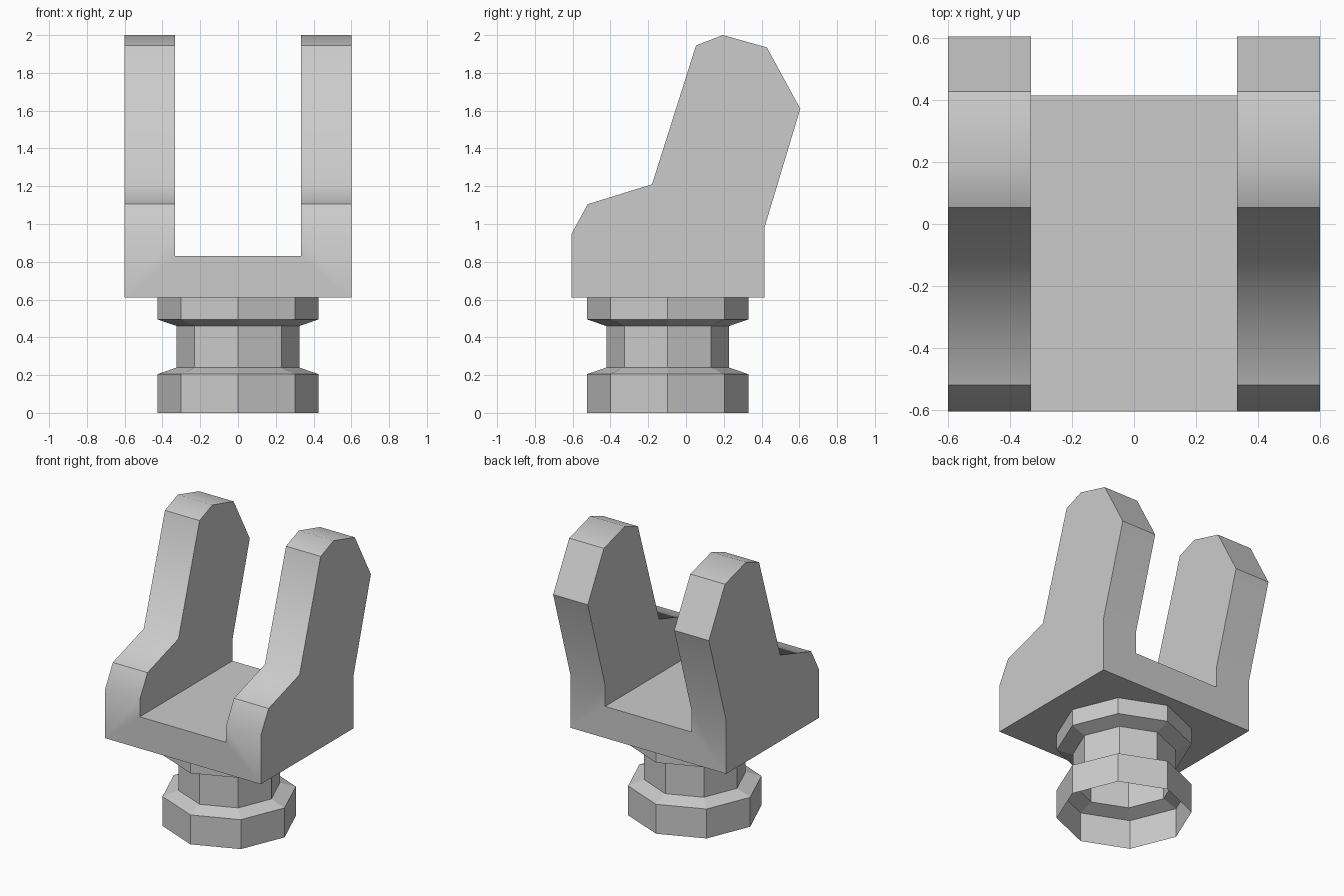
import bpy, bmesh, math
from mathutils import Vector

if "Cube" in bpy.data.objects:
    bpy.data.objects.remove(bpy.data.objects["Cube"])


def finish(bm, name):
    bmesh.ops.recalc_face_normals(bm, faces=bm.faces)
    mesh = bpy.data.meshes.new(name)
    bm.to_mesh(mesh)
    bm.free()
    ob = bpy.data.objects.new(name, mesh)
    bpy.context.collection.objects.link(ob)
    return ob


def extrude_profile(name, points, half_width):
    """Solid from a (y, z) outline, extruded symmetrically along x."""
    bm = bmesh.new()
    face = bm.faces.new([bm.verts.new((-half_width, y, z)) for y, z in points])
    new = bmesh.ops.extrude_face_region(bm, geom=[face])["geom"]
    bmesh.ops.translate(bm, vec=(2 * half_width, 0, 0),
                        verts=[v for v in new if isinstance(v, bmesh.types.BMVert)])
    return finish(bm, name)


def lathe(name, points, centre, sides):
    """Open shell from an (r, z) profile turned about a vertical axis."""
    bm = bmesh.new()
    c = Vector(centre)
    verts = [bm.verts.new(c + Vector((r, 0, z))) for r, z in points]
    edges = [bm.edges.new(p) for p in zip(verts, verts[1:])]
    bmesh.ops.spin(bm, geom=verts + edges, cent=c, axis=(0, 0, 1),
                   angle=math.tau, steps=sides)
    bmesh.ops.remove_doubles(bm, verts=bm.verts, dist=0.001)
    return finish(bm, name)


# Fork: side silhouette with a slot cut through the middle
CREASE_Y = -0.18
fork = extrude_profile("fork_bracket", [
    (-0.605, 0.61), (0.415, 0.61), (0.415, 0.98), (0.605, 1.61), (0.428, 1.935),
    (0.195, 2.0), (0.053, 1.945), (CREASE_Y, 1.21), (-0.52, 1.105), (-0.605, 0.95)], 0.6)
slot = extrude_profile("slot_cutter", [(-1, 0.83), (1, 0.83), (1, 2.5), (-1, 2.5)], 0.333)
slot.hide_render = True

cut = fork.modifiers.new("slot", "BOOLEAN")
cut.operation = "DIFFERENCE"
cut.solver = "EXACT"
cut.object = slot
bpy.ops.object.select_all(action="DESELECT")
fork.select_set(True)
bpy.context.view_layer.objects.active = fork
bpy.ops.object.modifier_apply(modifier=cut.name)
bpy.data.objects.remove(slot)

# Soft shading over the gentle bends and the inner step of each arm
bpy.ops.object.shade_smooth_by_angle(angle=math.radians(40))
for e in fork.data.edges:
    if all(abs(fork.data.vertices[i].co.y - CREASE_Y) < 0.01 for i in e.vertices):
        e.use_edge_sharp = False

# Peg: hollow octagonal shell with a necked groove, open underneath
lathe("peg", [(0.427, 0), (0.427, 0.205), (0.325, 0.24), (0.325, 0.46),
              (0.427, 0.495), (0.427, 0.61)], (0, -0.097, 0), 8)
